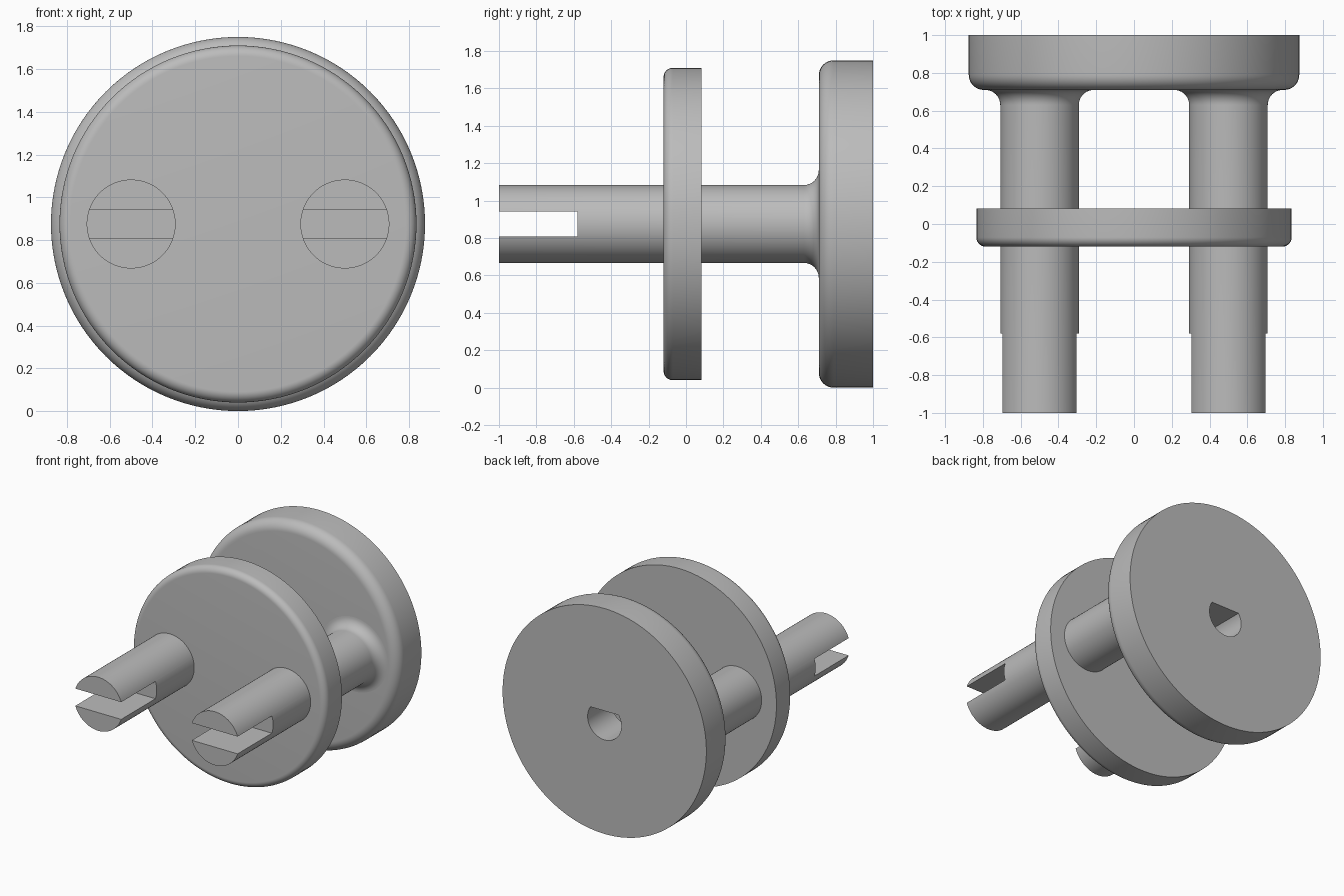
import bpy, bmesh
from math import sin, cos, pi, asin
from mathutils import Matrix, Vector

if "Cube" in bpy.data.objects:
    bpy.data.objects.remove(bpy.data.objects["Cube"], do_unlink=True)

MID = 0.875      # height of the common axis

grey = bpy.data.materials.new("plain_grey")
grey.use_nodes = True
GREY = (0.5, 0.5, 0.5, 1)
grey.diffuse_color = GREY
grey.node_tree.nodes["Principled BSDF"].inputs["Base Color"].default_value = GREY


def make(name, bm, location):
    bmesh.ops.recalc_face_normals(bm, faces=bm.faces)
    mesh = bpy.data.meshes.new(name)
    bm.to_mesh(mesh)
    bm.free()
    mesh.materials.append(grey)
    obj = bpy.data.objects.new(name, mesh)
    obj.location = location
    bpy.context.collection.objects.link(obj)
    return obj


def arc(radius, y, r, start, end, steps=10):
    """Quarter-round profile points (radius, y)."""
    return [(radius + r * cos(start + (end - start) * i / steps),
             y + r * sin(start + (end - start) * i / steps)) for i in range(steps + 1)]


def lathe(name, profile, location, sides=96):
    """Turn a (radius, y) profile around the y axis, with flat end caps."""
    bm = bmesh.new()
    rings = [[bm.verts.new((r * cos(2 * pi * k / sides), y, r * sin(2 * pi * k / sides)))
              for k in range(sides)] for r, y in profile]
    for a, b in zip(rings, rings[1:]):
        for k in range(sides):
            n = (k + 1) % sides
            bm.faces.new((a[k], a[n], b[n], b[k]))
    bm.faces.new(rings[0])
    bm.faces.new(rings[-1])
    return make(name, bm, location)


def prism(name, outline, y0, y1, location):
    """Extrude an (x, z) outline along y."""
    bm = bmesh.new()
    face = bm.faces.new([bm.verts.new((x, y0, z)) for x, z in outline])
    new = bmesh.ops.extrude_face_region(bm, geom=[face])["geom"]
    bmesh.ops.translate(bm, vec=(0, y1 - y0, 0),
                        verts=[v for v in new if isinstance(v, bmesh.types.BMVert)])
    return make(name, bm, location)


def cut(obj, cutter):
    cutter.hide_render = True
    mod = obj.modifiers.new("cut", "BOOLEAN")
    mod.operation = "DIFFERENCE"
    mod.solver = "EXACT"
    mod.object = cutter
    bpy.context.view_layer.objects.active = obj
    bpy.ops.object.modifier_apply(modifier=mod.name)
    bpy.data.objects.remove(cutter, do_unlink=True)


def smooth(obj):
    bpy.ops.object.select_all(action="DESELECT")
    obj.select_set(True)
    bpy.context.view_layer.objects.active = obj
    bpy.ops.object.shade_smooth_by_angle(angle=0.5)


# Back disc, rounded at its front rim
back_disc = lathe("back_disc", arc(0.795, 0.79, 0.08, -pi / 2, 0) + [(0.875, 1.0)],
                  (0, 0, MID), 128)

# D-shaped shaft hole, flat side up
R, FLAT = 0.145, 0.08
a = asin(FLAT / R)
outline = [(R * cos(t), R * sin(t))
           for t in [pi - a + (pi + 2 * a) * i / 40 for i in range(41)]]
cut(back_disc, prism("shaft_hole", outline, 0.6, 1.1, (0, 0, MID)))
smooth(back_disc)

# Middle disc, rounded at its front rim
middle_disc = lathe("middle_disc", arc(0.785, -0.07, 0.05, -pi / 2, 0) + [(0.835, 0.083)],
                    (0, 0, MID), 128)
smooth(middle_disc)

# Pair of slotted pins, flared where they meet the back disc
flare = arc(0.288, 0.63, 0.08, pi, pi / 2)
for side, x in (("left", 0.5), ("right", -0.5)):
    pin = lathe(side + "_pin", [(0.208, -1.0)] + flare + [(0.288, 0.74)], (x, 0, MID))
    slot = [(-0.3, -0.067), (0.3, -0.067), (0.3, 0.067), (-0.3, 0.067)]
    cut(pin, prism(side + "_slot", slot, -1.1, -0.58, (x, 0, MID)))
    smooth(pin)
